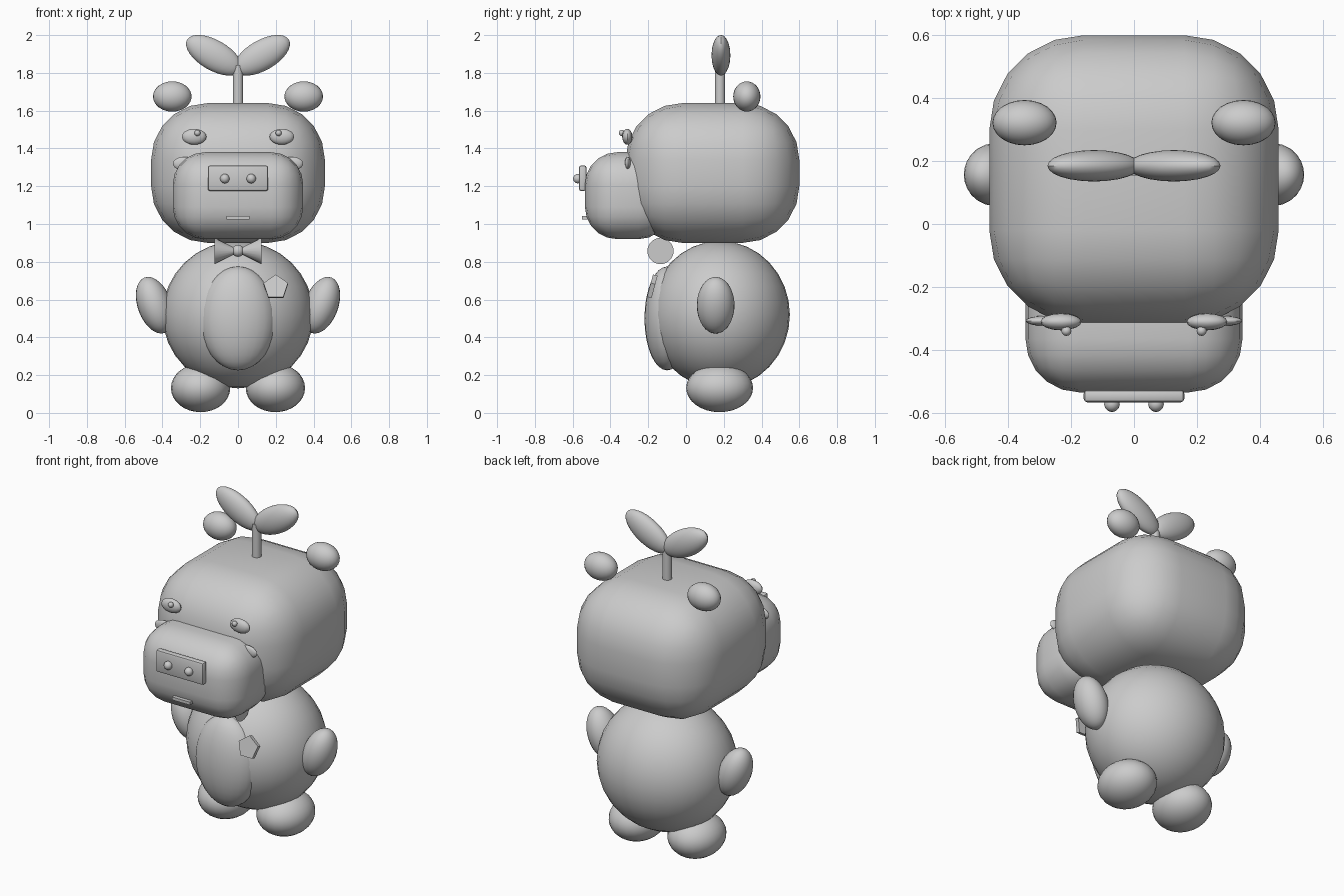
import bpy, math
from mathutils import Vector

if "Cube" in bpy.data.objects:
    bpy.data.objects.remove(bpy.data.objects["Cube"])

grey = bpy.data.materials.new("plain_grey")
grey.diffuse_color = (0.6, 0.6, 0.6, 1)
grey.use_nodes = True
grey.node_tree.nodes["Principled BSDF"].inputs["Base Color"].default_value = grey.diffuse_color


def finish(name, smooth=True):
    ob = bpy.context.object
    ob.name = name
    ob.data.materials.append(grey)
    if smooth:
        bpy.ops.object.shade_smooth_by_angle(angle=math.radians(40))
    return ob


def ellipsoid(name, loc, radii, tilt=0, segs=24, rings=16):
    """Stretched ball, tilted in the front plane."""
    bpy.ops.mesh.primitive_uv_sphere_add(segments=segs, ring_count=rings, radius=1,
                                         location=loc, rotation=(0, tilt, 0))
    bpy.context.object.scale = radii
    bpy.ops.object.transform_apply(location=False, rotation=False, scale=True)
    return finish(name)


def box(name, lo, hi, bevel=0, segs=5):
    """Rounded box between two corners."""
    lo, hi = Vector(lo), Vector(hi)
    bpy.ops.mesh.primitive_cube_add(size=1, location=(lo + hi) / 2)
    ob = bpy.context.object
    ob.scale = hi - lo
    bpy.ops.object.transform_apply(location=False, rotation=False, scale=True)
    if bevel:
        m = ob.modifiers.new("round", 'BEVEL')
        m.width, m.segments = bevel, segs
        bpy.ops.object.modifier_apply(modifier="round")
    return finish(name)


# Torso and belly patch
ellipsoid("body", (0, 0.18, 0.52), (0.4, 0.37, 0.39), segs=32)
ellipsoid("belly", (0, -0.1, 0.5), (0.2, 0.12, 0.275))

# Head, snout, nose and mouth
box("head", (-0.46, -0.32, 0.9), (0.46, 0.6, 1.64), 0.3)
box("snout", (-0.345, -0.535, 0.92), (0.345, -0.08, 1.38), 0.17)
box("nose", (-0.16, -0.567, 1.175), (0.16, -0.527, 1.31), 0.012, 2)
box("mouth", (-0.06, -0.55, 1.024), (0.06, -0.5, 1.042))

# Sprout stem
bpy.ops.mesh.primitive_cylinder_add(vertices=16, radius=0.027, depth=0.26,
                                    location=(0, 0.18, 1.71))
finish("stem")

# Mirrored parts
for side, s in (("left", -1), ("right", 1)):
    ellipsoid(side + "_leaf", (s * 0.127, 0.185, 1.893), (0.165, 0.05, 0.08),
              -s * math.radians(30))
    ellipsoid(side + "_ear", (s * 0.348, 0.322, 1.675), (0.102, 0.072, 0.08))
    ellipsoid(side + "_eye", (s * 0.232, -0.311, 1.462), (0.065, 0.027, 0.042), segs=16, rings=10)
    ellipsoid(side + "_pupil", (s * 0.215, -0.34, 1.482), (0.016,) * 3, segs=12, rings=8)
    ellipsoid(side + "_cheek", (s * 0.285, -0.308, 1.32), (0.06, 0.016, 0.036), segs=16, rings=10)
    ellipsoid(side + "_nostril", (s * 0.07, -0.573, 1.24), (0.025,) * 3, segs=12, rings=8)
    ellipsoid(side + "_arm", (s * 0.441, 0.157, 0.57), (0.09, 0.1, 0.156), s * math.radians(20))
    ellipsoid(side + "_foot", (s * 0.198, 0.178, 0.132), (0.157, 0.177, 0.128))
    # bow tie wing: cone opening outwards
    bpy.ops.mesh.primitive_cone_add(vertices=20, radius1=0.07, radius2=0.012, depth=0.115,
                                    location=(s * 0.067, -0.135, 0.857),
                                    rotation=(0, -s * math.pi / 2, 0))
    finish(side + "_bow_wing")

ellipsoid("bow_knot", (0, -0.135, 0.858), (0.032,) * 3, segs=16, rings=10)

# Five-sided badge leaning with the chest
bpy.ops.mesh.primitive_cylinder_add(vertices=5, radius=0.068, depth=0.025,
                                    location=(0.2, -0.18, 0.664),
                                    rotation=(math.radians(75), 0, 0))
finish("badge", False)
